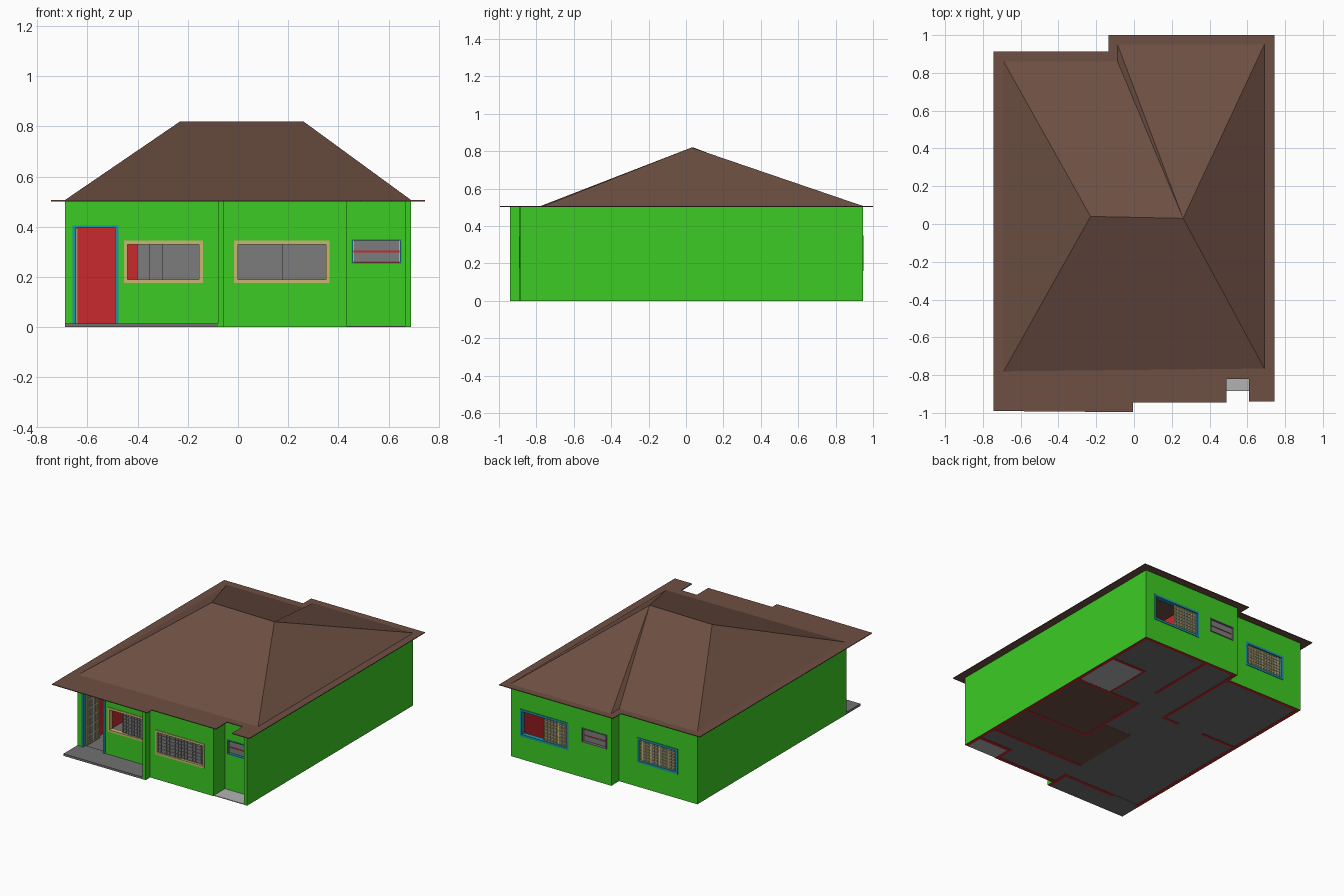
import bpy, bmesh

if "Cube" in bpy.data.objects:
    bpy.data.objects.remove(bpy.data.objects["Cube"])


def mat(name, r, g, b):
    m = bpy.data.materials.new(name)
    m.diffuse_color = (r, g, b, 1)
    m.use_nodes = True
    m.node_tree.nodes["Principled BSDF"].inputs["Base Color"].default_value = m.diffuse_color
    return m


GREEN = mat("green_plaster", .045, .6, .017)
RED = mat("red_interior", .57, .023, .026)
BROWN = mat("brown_roof", .156, .08, .056)
GRAY = mat("gray_floor", .165, .165, .165)
LIGHT = mat("light_gray_tile", .45, .45, .45)
GLASS = mat("gray_glass", .2, .2, .2)
CREAM = mat("cream_trim", .58, .485, .156)
TEAL = mat("teal_trim", .013, .3, .38)


def finish(name, bm, *mats):
    me = bpy.data.meshes.new(name)
    bm.to_mesh(me)
    bm.free()
    for m in mats:
        me.materials.append(m)
    ob = bpy.data.objects.new(name, me)
    bpy.context.collection.objects.link(ob)
    return ob


def boxes(name, m, items):
    """One object from boxes (x0, x1, y0, y1, z0, z1)."""
    bm = bmesh.new()
    for x0, x1, y0, y1, z0, z1 in items:
        vs = bmesh.ops.create_cube(bm, size=1)["verts"]
        for v in vs:
            v.co = (x1 if v.co.x > 0 else x0, y1 if v.co.y > 0 else y0,
                    z1 if v.co.z > 0 else z0)
    return finish(name, bm, m)


def prism(loops, z0, z1):
    """Extruded outline; a second loop makes a hole."""
    bm = bmesh.new()
    for lp in loops:
        vs = [bm.verts.new((x, y, z0)) for x, y in lp]
        for i in range(len(vs)):
            bm.edges.new((vs[i - 1], vs[i]))
    bmesh.ops.triangle_fill(bm, edges=bm.edges[:], use_beauty=True)
    ext = bmesh.ops.extrude_face_region(bm, geom=bm.faces[:])["geom"]
    for v in ext:
        if isinstance(v, bmesh.types.BMVert):
            v.co.z = z1
    # extrusion may drop the base, so close it if it is open
    bounds = [e for e in bm.edges if len(e.link_faces) == 1]
    if bounds:
        bmesh.ops.triangle_fill(bm, edges=bounds, use_beauty=True)
    bmesh.ops.recalc_face_normals(bm, faces=bm.faces[:])
    return bm


# Outer walls: green outside, red inside
outer = [(-.69, -.785), (-.08, -.785), (-.08, -.94), (-.055, -.94), (-.055, -.89),
         (.435, -.89), (.435, -.765), (.665, -.765), (.665, -.885), (.69, -.885),
         (.69, .945), (-.085, .945), (-.085, .86), (-.69, .86)]
inner = [(-.665, -.76), (-.055, -.76), (-.055, -.865), (.41, -.865), (.41, -.74),
         (.665, -.74), (.665, .92), (-.06, .92), (-.06, .835), (-.665, .835)]
bm = prism([outer, inner], 0, .502)
inside = {(round(x, 3), round(y, 3)) for x, y in inner}
for f in bm.faces:
    on_inner = all((round(v.co.x, 3), round(v.co.y, 3)) in inside for v in f.verts)
    f.material_index = 1 if on_inner or f.normal.z < -.5 else 0
walls = finish("outer_walls", bm, GREEN, RED)

# Window and door openings: name, x0, x1, z0, z1, outer wall y, outward sign
W = {
    "porch_window": (-.455, -.14, .175, .345, -.785, -1),
    "front_window": (-.015, .365, .175, .345, -.89, -1),
    "front_vent_window": (.453, .652, .252, .352, -.765, -1),
    "back_wide_window": (.245, .62, .16, .35, .945, 1),
    "back_vent_window": (-.05, .145, .245, .345, .945, 1),
    "back_side_window": (-.54, -.225, .17, .345, .86, 1),
    "front_door": (-.66, -.475, -.01, .405, -.785, -1),
}
cutter = boxes("opening_cutter", GREEN,
               [(a, b, y - .05, y + .05, c, d) for a, b, c, d, y, s in W.values()])
cutter.hide_render = True
mod = walls.modifiers.new("openings", "BOOLEAN")
mod.operation = "DIFFERENCE"
mod.solver = "EXACT"
mod.object = cutter
dg = bpy.context.evaluated_depsgraph_get()
walls.data = bpy.data.meshes.new_from_object(walls.evaluated_get(dg))
walls.modifiers.clear()
bpy.data.objects.remove(cutter)


def frame(name, m, key, w):
    a, b, c, d, y, s = W[key]
    y0, y1 = sorted((y + s * .004, y - s * .028))
    return boxes(name, m, [(a, a + w, y0, y1, c, d), (b - w, b, y0, y1, c, d),
                           (a + w, b - w, y0, y1, c, c + w),
                           (a + w, b - w, y0, y1, d - w, d)])


def pane(name, key, x0, x1, w, bar_mat, depth=.012, step=.022):
    """Glass sheet with a fine lattice on its outer side."""
    a, b, c, d, y, s = W[key]
    c, d, yg = c + w, d - w, y - s * depth
    boxes(name + "_glass", GLASS, [(x0, x1, yg - .002, yg + .002, c, d)])
    y0, y1 = sorted((yg, yg + s * .006))
    t = .0022
    nx, nz = max(1, round((x1 - x0) / step)), max(1, round((d - c) / step))
    xs = [x0 + (x1 - x0) * i / nx for i in range(nx + 1)]
    zs = [c + (d - c) * i / nz for i in range(nz + 1)]
    boxes(name + "_lattice", bar_mat,
          [(x - t, x + t, y0, y1, c, d) for x in xs] +
          [(x0, x1, y0, y1, z - t, z + t) for z in zs])


# Large windows
for key, m in (("porch_window", CREAM), ("front_window", CREAM),
               ("back_wide_window", TEAL), ("back_side_window", TEAL)):
    frame(key + "_frame", m, key, .015)
pane("porch_fixed", "porch_window", -.30, -.155, .015, GLASS)
pane("porch_sliding", "porch_window", -.35, -.30, .015, GLASS, .018)
pane("front_left", "front_window", 0, .175, .015, GLASS)
pane("front_right", "front_window", .175, .35, .015, GLASS, .018)
pane("back_wide", "back_wide_window", .26, .44, .015, CREAM)
pane("back_side", "back_side_window", -.525, -.24, .015, CREAM)

# Small vent windows: two gray slats with a red gap
for key, m in (("front_vent_window", TEAL), ("back_vent_window", GLASS)):
    frame(key + "_frame", m, key, .006)
    a, b, c, d, y, s = W[key]
    mid = (c + d) / 2
    boxes(key + "_slats", GLASS, [(a + .006, b - .006, y - .002 - s * .012, y + .002 - s * .012, p, q)
                                  for p, q in ((c + .01, mid - .004), (mid + .004, d - .006))])
    boxes(key + "_side_trim", CREAM, [(p, p + .004, y - .003 - s * .01, y + .003 - s * .01, c + .006, d - .006)
                                      for p in (a + .006, b - .01)])
    boxes(key + "_gap", RED, [(a + .006, b - .006, y - .001 - s * .016, y + .001 - s * .016, c + .006, d - .006)])

# Front door: teal frame and an open latticed leaf
boxes("door_frame", TEAL, [(-.66, -.646, -.789, -.757, .015, .405),
                           (-.489, -.475, -.789, -.757, .015, .405),
                           (-.646, -.489, -.789, -.757, .398, .405)])
boxes("door_leaf_glass", GLASS, [(-.643, -.641, -.757, -.61, .015, .395)])
boxes("door_leaf_lattice", CREAM,
      [(-.646, -.638, y, y + .008, .015, .395) for y in (-.757, -.722, -.687, -.652, -.618)] +
      [(-.646, -.638, -.757, -.61, .015 + .062 * i, .023 + .062 * i) for i in range(7)])

# Interior walls: (x0, x1, y0, y1)
rooms = [(.16, .18, .42, .92), (-.085, -.065, .2, .835), (.40, .665, .58, .60),
         (.40, .415, .25, .58), (.16, .665, .23, .25), (.16, .18, -.28, .23),
         (.16, .665, -.295, -.275), (-.06, .665, -.62, -.6), (-.665, -.4, .2, .22),
         (-.2, -.085, .2, .22)]
boxes("interior_walls", RED, [r + (0, .501) for r in rooms])

# Floors
finish("main_floor", prism([inner], .002, .008), GRAY)
boxes("brown_floors", BROWN, [(.18, .665, -.275, .23, .001, .009),
                              (-.06, .16, -.6, -.1, .001, .009),
                              (.16, .665, -.6, -.295, .001, .009)])
boxes("tiled_floor", LIGHT, [(.415, .665, .25, .58, .001, .009)])
boxes("porch_slab", GRAY, [(-.69, -.08, -.94, -.76, 0, .015)])
boxes("service_slab", LIGHT, [(.435, .665, -.885, -.765, 0, .005)])

# Flat eaves
eaves = [(-.745, -.99), (-.135, -.995), (-.005, -.995), (-.005, -.945), (.49, -.945),
         (.49, -.82), (.61, -.82), (.61, -.94), (.745, -.94), (.745, 1), (-.135, 1),
         (-.135, .912), (-.745, .912)]
finish("eaves", prism([eaves], .501, .506), BROWN)

# Hipped roof: base corners rise to a short ridge
bm = bmesh.new()
base = [(-.69, -.78), (.69, -.765), (.69, .95), (-.087, .95), (-.087, .86), (-.69, .86)]
b = [bm.verts.new((x, y, .506)) for x, y in base]
l, r = bm.verts.new((-.23, .04, .82)), bm.verts.new((.26, .03, .82))
for f in ((b[0], b[1], r, l), (b[1], b[2], r), (b[2], b[3], r), (b[3], b[4], r),
          (b[4], b[5], l, r), (b[5], b[0], l)):
    bm.faces.new(f)
finish("hip_roof", bm, BROWN)
